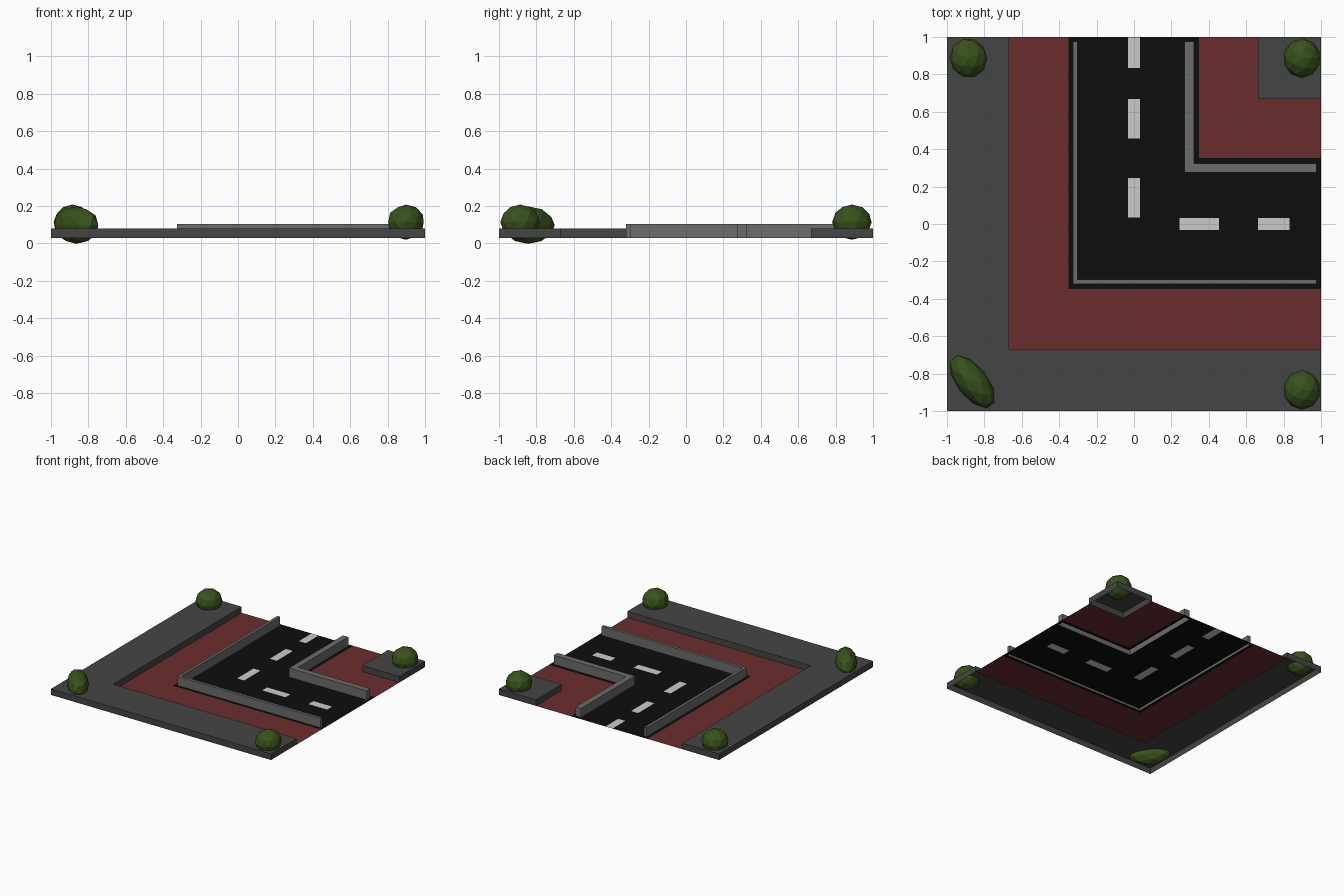
import bpy, bmesh
from math import radians, atan2
from mathutils import Matrix, Euler

if "Cube" in bpy.data.objects:
    bpy.data.objects.remove(bpy.data.objects["Cube"])

BASE = 0.03

# part: (top height, colour)
PARTS = {
    "outer_pavement": (0.08, (0.06, 0.06, 0.06)),
    "red_path": (BASE, (0.15, 0.027, 0.029)),
    "road": (BASE, (0.004, 0.004, 0.004)),
    "barrier": (0.105, (0.15, 0.15, 0.15)),
    "lane_dash": (BASE, (0.55, 0.55, 0.55)),
}

# ground plan: x0, x1, y0, y1; later entries cut into the earlier ones
W = 0.032
PLAN = [
    ("outer_pavement", -1, 1, -1, 1),
    ("red_path", -0.667, 1, -0.667, 1),
    ("road", -0.35, 1, -0.347, 1),
    ("red_path", 0.347, 1, 0.353, 1),
    ("outer_pavement", 0.663, 1, 0.667, 1),
    ("barrier", -0.325, -0.302, -0.322, 0.975),
    ("barrier", -0.325, 0.975, -0.322, -0.298),
    ("barrier", 0.271, 0.32, 0.275, 0.975),
    ("barrier", 0.271, 0.975, 0.275, 0.324),
    ("lane_dash", -W, W, 0.835, 1),
    ("lane_dash", -W, W, 0.457, 0.668),
    ("lane_dash", -W, W, 0.034, 0.246),
    ("lane_dash", 0.242, 0.454, -W, W),
    ("lane_dash", 0.663, 0.832, -W, W),
]
xs = sorted({v for p in PLAN for v in p[1:3]})
ys = sorted({v for p in PLAN for v in p[3:5]})


def material(name, rgb):
    m = bpy.data.materials.new(name)
    m.diffuse_color = (*rgb, 1)
    m.use_nodes = True
    m.node_tree.nodes["Principled BSDF"].inputs["Base Color"].default_value = m.diffuse_color
    return m


def part_at(i, j):
    if not (0 <= i < len(xs) - 1 and 0 <= j < len(ys) - 1):
        return None
    x, y = (xs[i] + xs[i + 1]) / 2, (ys[j] + ys[j + 1]) / 2
    return [p[0] for p in PLAN if p[1] < x < p[2] and p[3] < y < p[4]][-1]


def finish(bm, name, mat):
    me = bpy.data.meshes.new(name)
    bm.to_mesh(me)
    bm.free()
    me.materials.append(mat)
    ob = bpy.data.objects.new(name, me)
    bpy.context.collection.objects.link(ob)
    return ob


def build_part(name, top, rgb):
    """Top sheet of one part, plus skirt walls where it is raised (open below)."""
    bm = bmesh.new()
    for i in range(len(xs) - 1):
        for j in range(len(ys) - 1):
            if part_at(i, j) != name:
                continue
            c = [(xs[i], ys[j]), (xs[i + 1], ys[j]),
                 (xs[i + 1], ys[j + 1]), (xs[i], ys[j + 1])]
            bm.faces.new([bm.verts.new((*p, top)) for p in c])
            if top == BASE:
                continue
            for k, (di, dj) in enumerate([(0, -1), (1, 0), (0, 1), (-1, 0)]):
                if part_at(i + di, j + dj) != name:
                    a, b = c[k], c[(k + 1) % 4]
                    bm.faces.new([bm.verts.new(p) for p in (
                        (*a, BASE), (*b, BASE), (*b, top), (*a, top))])
    bmesh.ops.remove_doubles(bm, verts=bm.verts[:], dist=1e-5)
    bmesh.ops.dissolve_limit(bm, angle_limit=radians(1),
                             verts=bm.verts[:], edges=bm.edges[:])
    finish(bm, name, material(name, rgb))


for name, (top, rgb) in PARTS.items():
    build_part(name, top, rgb)

# low-poly corner bushes: centre, radii, turn about z
leaf = material("leaf_green", (0.04, 0.085, 0.012))
BUSHES = [
    ((-0.885, 0.887, 0.114), (0.100, 0.106, 0.094), 0.3),
    ((0.898, 0.887, 0.114), (0.100, 0.106, 0.094), 0.0),
    ((0.898, -0.887, 0.114), (0.100, 0.106, 0.094), 0.0),
    ((-0.865, -0.843, 0.098), (0.168, 0.082, 0.100), atan2(-0.25, 0.195)),
]
for n, (loc, size, turn) in enumerate(BUSHES):
    bm = bmesh.new()
    bmesh.ops.create_icosphere(bm, subdivisions=2, radius=1)
    bmesh.ops.transform(bm, verts=bm.verts[:], matrix=(
        Matrix.Translation(loc) @ Euler((0, 0, turn)).to_matrix().to_4x4()
        @ Matrix.Diagonal((*size, 1))))
    finish(bm, f"bush_{n + 1}", leaf)
